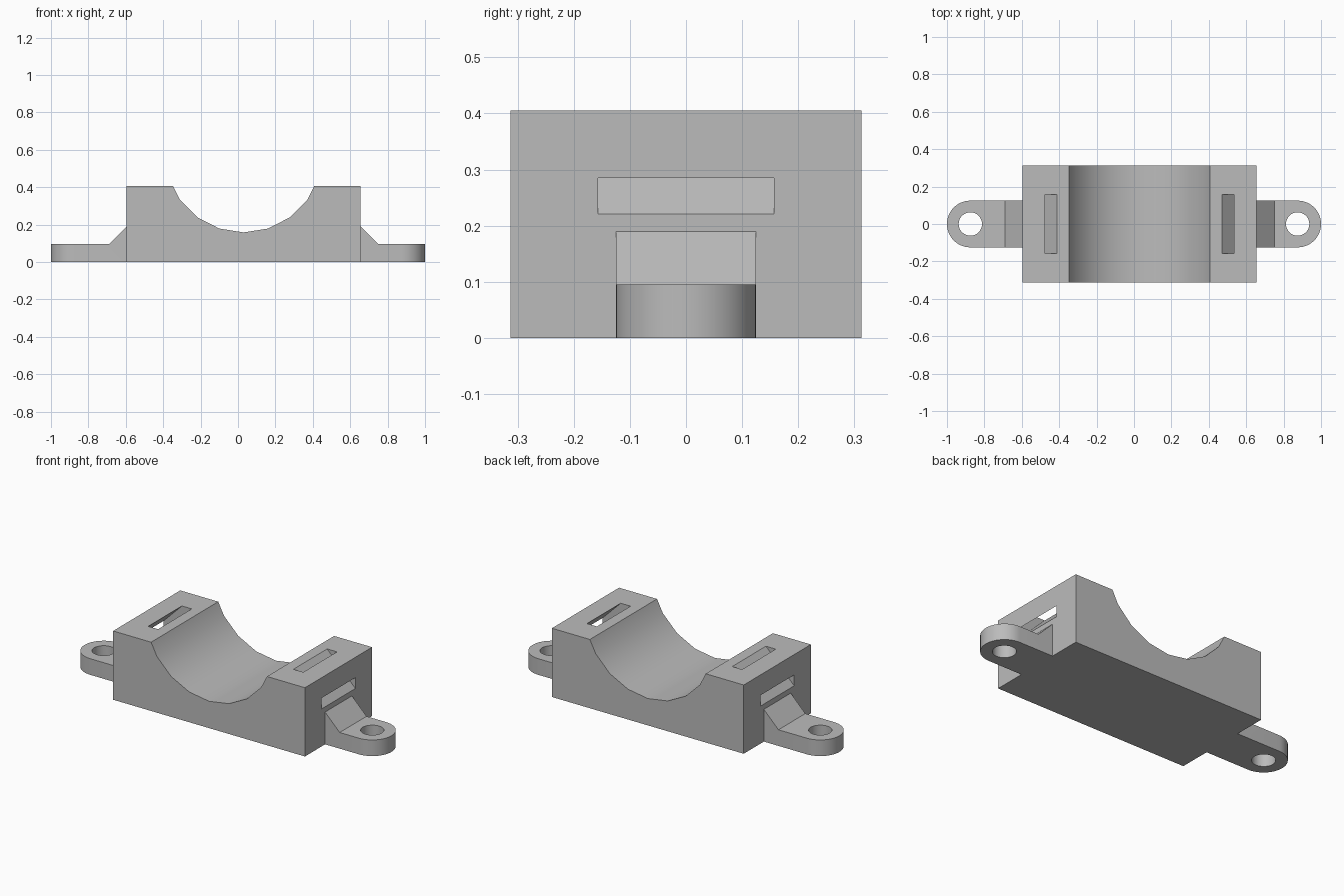
import bpy, bmesh
from math import cos, sin, pi, radians
from mathutils import Vector

cube = bpy.data.objects.get("Cube")
if cube:
    bpy.data.objects.remove(cube, do_unlink=True)

# Main dimensions
LEFT, RIGHT = -0.595, 0.655
MID = (LEFT + RIGHT) / 2
HALF_DEPTH, TOP = 0.3125, 0.405
EAR_X, EAR_R, EAR_H, HOLE_R = 0.875, 0.125, 0.095, 0.0625
CRADLE_R, CRADLE_Z = 0.42, 0.578

grey = bpy.data.materials.new("plain grey")
grey.use_nodes = True
colour = (0.5, 0.5, 0.5, 1)
grey.diffuse_color = colour
grey.node_tree.nodes["Principled BSDF"].inputs["Base Color"].default_value = colour


def prism(name, points, axis, low, high):
    """Extrude an outline: xz points along y, or xy points along z."""
    bm = bmesh.new()
    place = (lambda a, b: (a, low, b)) if axis == "y" else (lambda a, b: (a, b, low))
    face = bm.faces.new([bm.verts.new(place(a, b)) for a, b in points])
    step = Vector((0, high - low, 0) if axis == "y" else (0, 0, high - low))
    new = bmesh.ops.extrude_face_region(bm, geom=[face])["geom"]
    bmesh.ops.translate(bm, vec=step, verts=[v for v in new if isinstance(v, bmesh.types.BMVert)])
    bmesh.ops.recalc_face_normals(bm, faces=bm.faces)
    mesh = bpy.data.meshes.new(name)
    bm.to_mesh(mesh)
    bm.free()
    mesh.materials.append(grey)
    obj = bpy.data.objects.new(name, mesh)
    bpy.context.collection.objects.link(obj)
    return obj


def arc(x, y, r, start, end, steps):
    angles = [radians(start + (end - start) * i / steps) for i in range(steps + 1)]
    return [(x + r * cos(a), y + r * sin(a)) for a in angles]


def activate(obj):
    bpy.ops.object.select_all(action="DESELECT")
    obj.select_set(True)
    bpy.context.view_layer.objects.active = obj


def combine(obj, tool, operation):
    mod = obj.modifiers.new(operation.title(), "BOOLEAN")
    mod.operation, mod.object, mod.solver = operation, tool, "EXACT"
    activate(obj)
    bpy.ops.object.modifier_apply(modifier=mod.name)
    bpy.data.objects.remove(tool, do_unlink=True)


def finish(obj):
    activate(obj)
    bpy.ops.object.shade_smooth_by_angle(angle=radians(30))


# Block with a round cradle
block = prism("cradle_block", [(LEFT, 0), (RIGHT, 0), (RIGHT, TOP), (LEFT, TOP)],
              "y", -HALF_DEPTH, HALF_DEPTH)
cradle = prism("cradle_cutter", arc(MID, CRADLE_Z, CRADLE_R, -90, 252, 19), "y", -0.5, 0.5)
combine(block, cradle, "DIFFERENCE")

for side, edge, label in ((-1, LEFT, "right"), (1, RIGHT, "left")):
    # Diagonal strap slot from the top face out through the end face
    inner, outer, reach = 0.184, 0.12, 0.05
    slot = prism("slot_cutter", [(edge - side * (inner + reach), TOP + reach),
                                 (edge - side * (outer + reach), TOP + reach),
                                 (edge + side * reach, TOP - outer - reach),
                                 (edge + side * reach, TOP - inner - reach)],
                 "y", -0.157, 0.157)
    combine(block, slot, "DIFFERENCE")

    # Mounting ear: sloped web profile trimmed to a rounded outline, then drilled
    ear = prism(label + "_mounting_ear",
                [(edge, 0), (side * 1.1, 0), (side * 1.1, EAR_H),
                 (edge + side * EAR_H, EAR_H), (edge, 2 * EAR_H)], "y", -0.2, 0.2)
    tip = [(side * x, y) for x, y in arc(EAR_X, 0, EAR_R, -90, 90, 24)]
    root = edge - side * 0.1
    outline = prism("outline_cutter", [(root, -EAR_R)] + tip + [(root, EAR_R)], "z", -0.1, 0.4)
    combine(ear, outline, "INTERSECT")
    hole = prism("hole_cutter", arc(side * EAR_X, 0, HOLE_R, 0, 348.75, 31), "z", -0.1, 0.4)
    combine(ear, hole, "DIFFERENCE")
    finish(ear)

finish(block)
